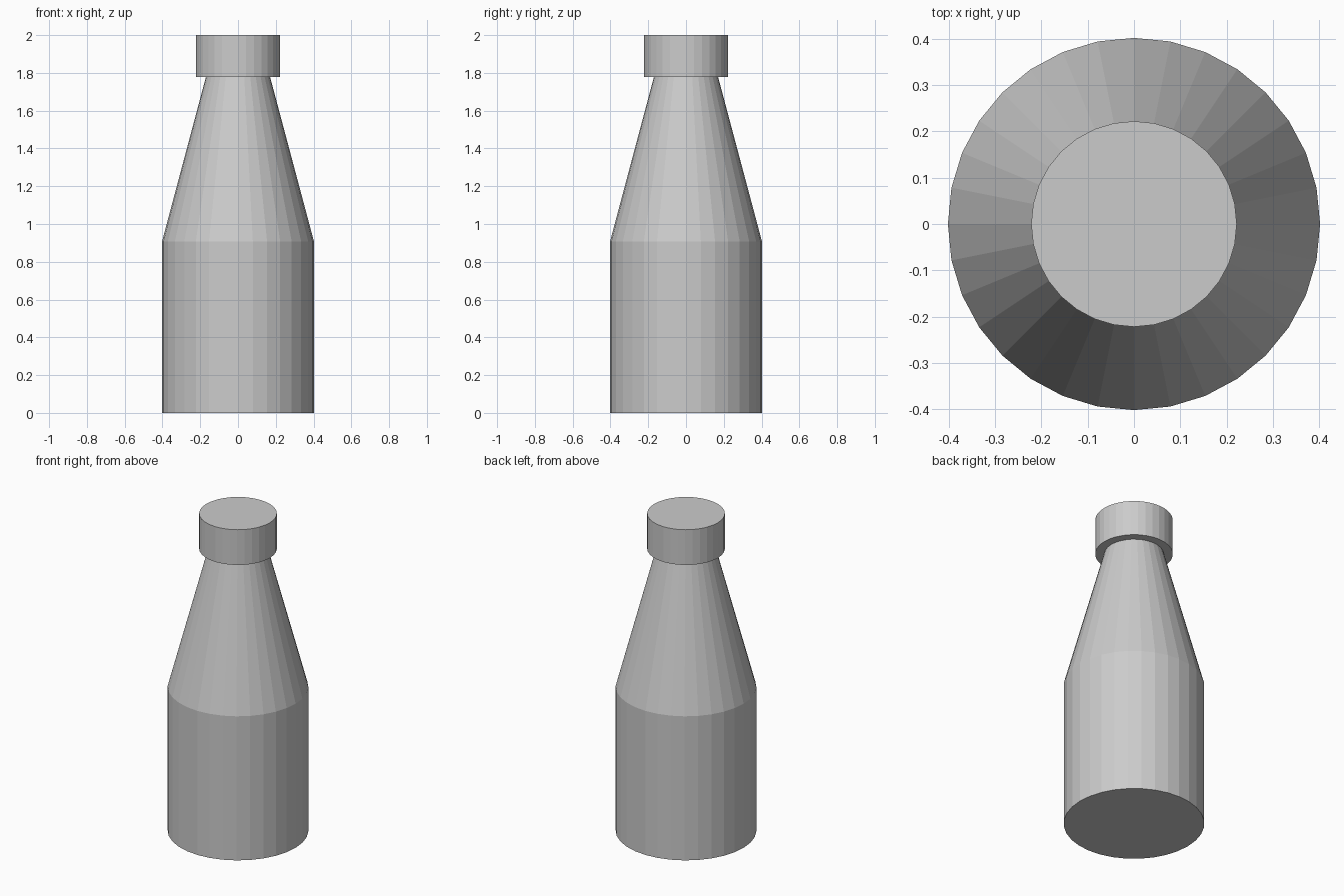
import bpy, bmesh
from math import cos, sin, tau

if "Cube" in bpy.data.objects:
    bpy.data.objects.remove(bpy.data.objects["Cube"])

SIDES = 32


def lathe(name, profile):
    """Closed flat-shaded solid from (radius, height) rings."""
    bm = bmesh.new()
    rings = [[bm.verts.new((r * cos(tau * i / SIDES), r * sin(tau * i / SIDES), z))
              for i in range(SIDES)] for r, z in profile]
    for low, high in zip(rings, rings[1:]):
        for i in range(SIDES):
            j = (i + 1) % SIDES
            bm.faces.new((low[i], low[j], high[j], high[i]))
    bm.faces.new(rings[0][::-1])
    bm.faces.new(rings[-1])
    mesh = bpy.data.meshes.new(name)
    bm.to_mesh(mesh)
    bm.free()
    obj = bpy.data.objects.new(name, mesh)
    bpy.context.collection.objects.link(obj)
    return obj


# Bottle: straight body and tapering neck
lathe("bottle_body", [(0.402, 0), (0.402, 0.908), (0.17, 1.778)])

# Cap: wider disc resting on the neck
lathe("bottle_cap", [(0.222, 1.778), (0.222, 2.0)])
